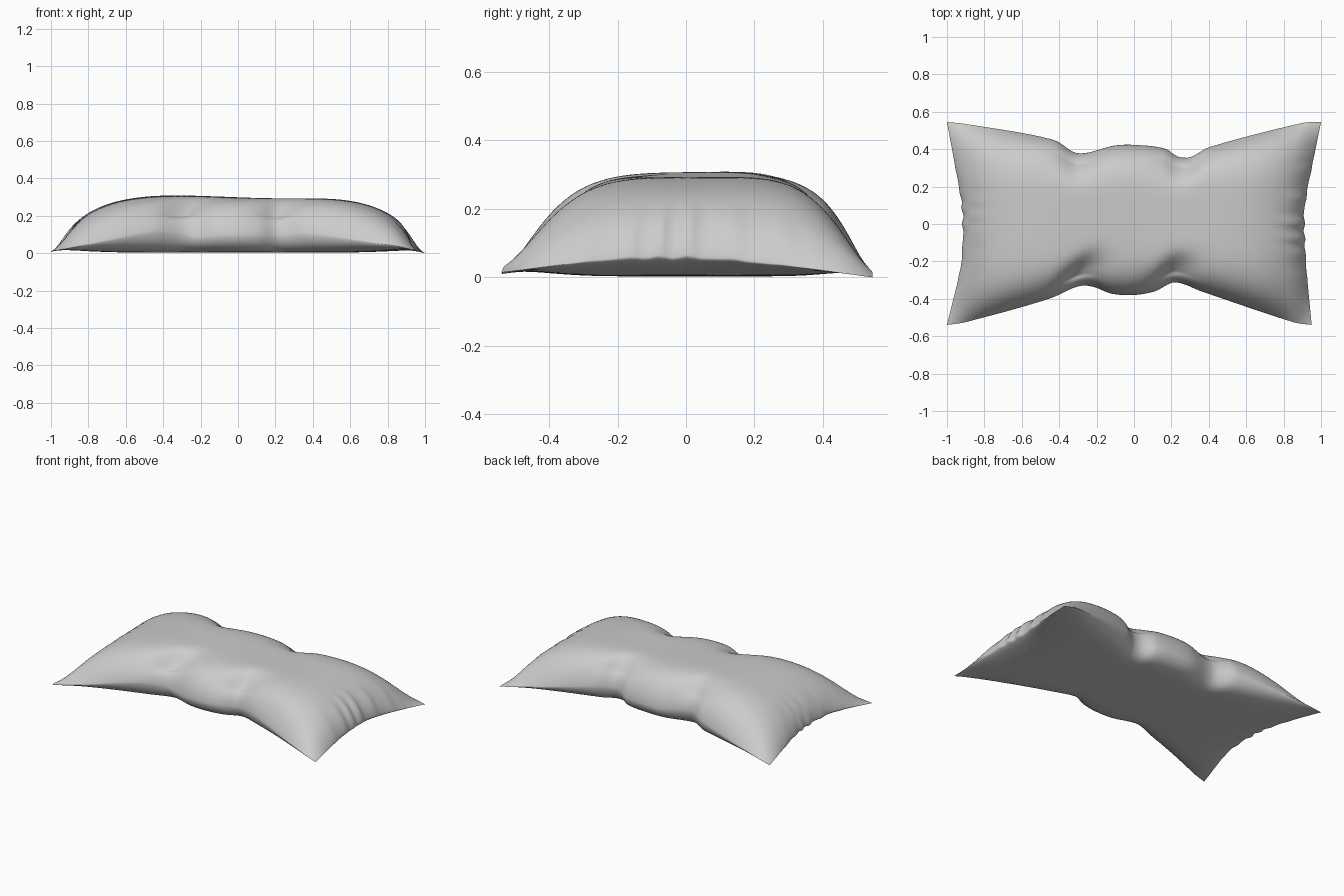
import bpy, bmesh, math
from mathutils import Vector

if "Cube" in bpy.data.objects:
    bpy.data.objects.remove(bpy.data.objects["Cube"])

NU, NV = 120, 80


def curve(pts, t):
    """Smooth interpolation through (t, value...) points."""
    i = 0
    while i < len(pts) - 2 and t > pts[i + 1][0]:
        i += 1
    a, b = pts[i], pts[i + 1]
    p, n = pts[max(i - 1, 0)], pts[min(i + 2, len(pts) - 1)]
    h = b[0] - a[0]
    s = (t - a[0]) / h
    out = []
    for k in range(1, len(a)):
        m0 = (b[k] - p[k]) / (b[0] - p[0]) * h
        m1 = (n[k] - a[k]) / (n[0] - a[0]) * h
        out.append((2*s**3 - 3*s*s + 1)*a[k] + (s**3 - 2*s*s + s)*m0
                   + (3*s*s - 2*s**3)*b[k] + (s**3 - s*s)*m1)
    return out


# Seam outline: (x, y, z) for front/back, (y, x, z) for the ends
FRONT = [(-1, -.54, .018), (-.9, -.525, .035), (-.44, -.4, .12), (-.28, -.333, .108),
         (-.2, -.335, .09), (-.1, -.372, .1), (.02, -.38, .103), (.14, -.36, .103),
         (.25, -.312, .1), (.4, -.362, .11), (.9, -.525, .045), (1, -.54, .022)]
BACK = [(-1, .545, .016), (-.9, .535, .035), (-.43, .45, .115), (-.3, .378, .12),
        (-.1, .42, .1), (.02, .422, .1), (.17, .402, .1), (.23, .362, .11),
        (.3, .357, .11), (.4, .41, .11), (.9, .54, .03), (1, .545, .008)]
LEFT = [(-1, -1, .018), (-.4, -.925, .06), (0, -.915, .065), (.2, -.922, .062),
        (.5, -.95, .05), (1, -1, .016)]
RIGHT = [(-1, .95, .022), (-.4, .92, .062), (0, .91, .068), (.2, .915, .062),
         (.5, .945, .045), (1, 1, .008)]


def front(u):
    y, z = curve(FRONT, u)
    return Vector((-.025 + .975 * u, y, z))


def back(u):
    y, z = curve(BACK, u)
    return Vector((u, y, z))


def gauss(d, w):
    return math.exp(-(d / w) ** 2)


def end(pts, v, y0, y1):
    x, z = curve(pts, v)
    return Vector((x, y0 + (y1 - y0) * (v + 1) / 2, z))


def gather(u, v):
    """Small uneven ridges running in from both end seams."""
    wave = math.sin(v * 30 + 1.5 * math.sin(v * 7 + u)) + .4 * math.sin(v * 47 + 2 * u)
    return wave * gauss(v, .42) * gauss(1 - abs(u), .11)


def seam_patch(u, v):
    """Coons patch spanning the four seam edges."""
    a, b = (u + 1) / 2, (v + 1) / 2
    p = front(u) * (1 - b) + back(u) * b
    p += end(LEFT, v, -.54, .545) * (1 - a) + end(RIGHT, v, -.54, .545) * a
    p -= (front(-1) * (1 - a) * (1 - b) + front(1) * a * (1 - b)
          + back(-1) * (1 - a) * b + back(1) * a * b)
    p.x += .004 * gather(u, v)
    p.z += .003 * gather(u, v)
    return p


def puff(u, v, p, a, corner):
    base = max(0, 1 - abs(u) ** p) * max(0, 1 - abs(v) ** p)
    return base ** (a + corner * (u * v) ** 2)


def top_point(u, v):
    p = seam_patch(u, v)
    f = puff(u, v, 4, .6, .5)
    crown = .31 + .006 * v + .008 * gauss(u + .45, .3) - .01 * gauss(u - .25, .3) * gauss(v - .2, .7)
    z = p.z * (1 - f) + crown * f
    # side folds beside the pinched seams
    edge = min(1, (1 - abs(v)) * 6)
    for cu, cv, depth in ((-.3, -.8, .05), (.23, -.82, .045), (-.32, .88, .035), (.27, .88, .035)):
        z -= depth * gauss(u - cu - .25 * (v - cv), .11) * gauss(v - cv, .25) * edge
    z += .005 * gather(u, v) * min(1, (1 - abs(u)) * 20)
    return Vector((p.x, p.y, z))


def bottom_point(u, v):
    p = seam_patch(u, v)
    f = puff(u, v, 9, .6, 0)
    return Vector((p.x, p.y, p.z * (1 - f) + .011 * f))


# Pillow: two puffed panels sharing one seam
bm = bmesh.new()
us = [math.sin(math.pi / 2 * (2 * i / NU - 1)) for i in range(NU + 1)]
vs = [math.sin(math.pi / 2 * (2 * j / NV - 1)) for j in range(NV + 1)]
top = [[bm.verts.new(top_point(u, v)) for v in vs] for u in us]
bot = [[top[i][j] if i in (0, NU) or j in (0, NV) else bm.verts.new(bottom_point(us[i], vs[j]))
        for j in range(NV + 1)] for i in range(NU + 1)]
for i in range(NU):
    for j in range(NV):
        bm.faces.new((top[i][j], top[i+1][j], top[i+1][j+1], top[i][j+1]))
        bm.faces.new((bot[i][j], bot[i][j+1], bot[i+1][j+1], bot[i+1][j]))
# rest the lowest seam corner on the ground
low = min(v.co.z for v in bm.verts)
bmesh.ops.translate(bm, verts=bm.verts, vec=(0, 0, -low))
mesh = bpy.data.meshes.new("pillow")
bm.to_mesh(mesh)
bm.free()
pillow = bpy.data.objects.new("pillow", mesh)
bpy.context.collection.objects.link(pillow)
bpy.context.view_layer.objects.active = pillow
pillow.select_set(True)
bpy.ops.object.shade_smooth_by_angle(angle=math.radians(50))
